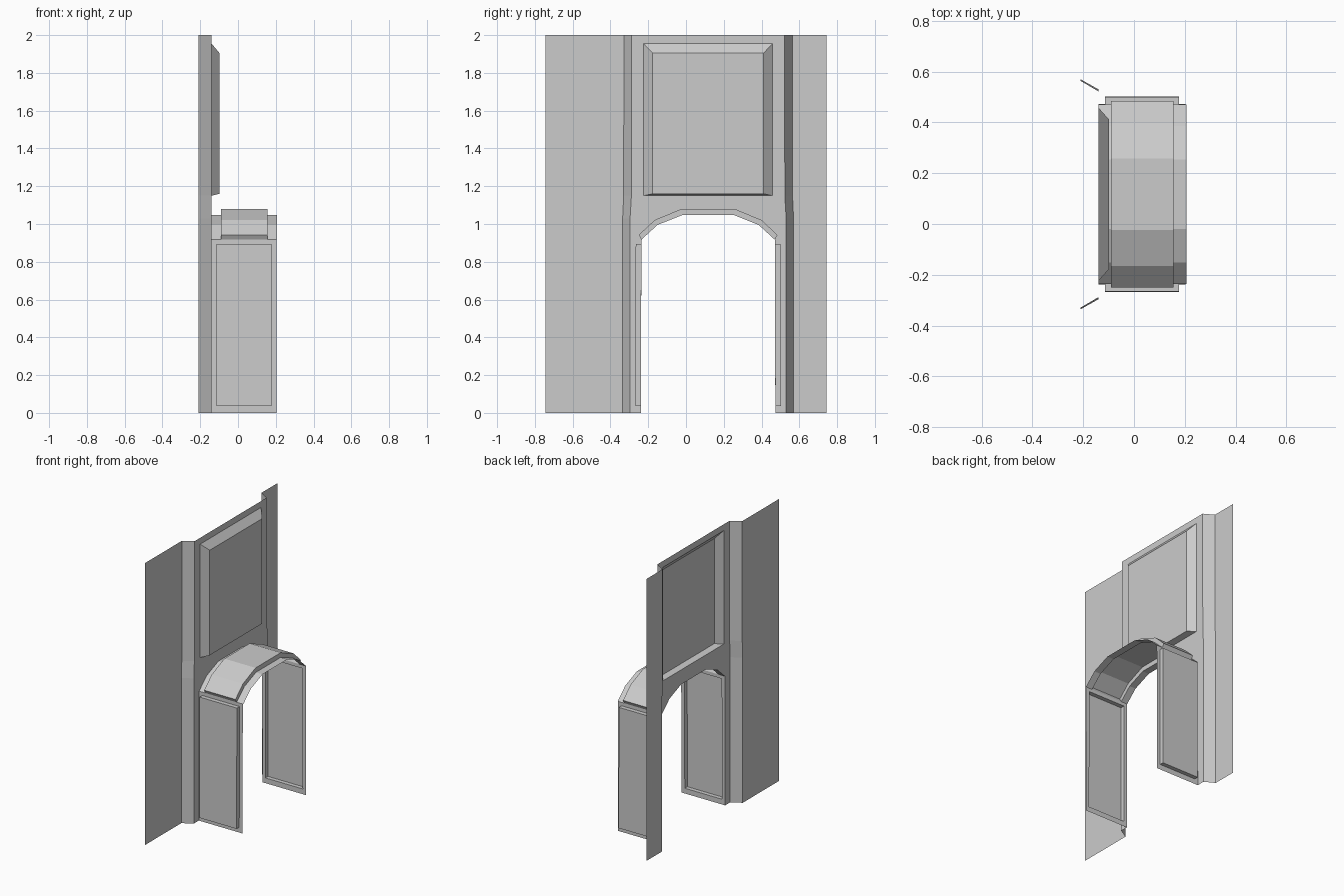
import bpy, bmesh

if "Cube" in bpy.data.objects:
    bpy.data.objects.remove(bpy.data.objects["Cube"])

CY = 0.117                          # y of the doorway's mirror plane
WX, BX, PX = -0.14, -0.21, -0.098   # door wall, side wall, raised panel planes


def make(name, faces, mirrored=True):
    """Build an object from faces; mirrored parts are modelled as the +y half."""
    bm = bmesh.new()
    for f in faces:
        bm.faces.new([bm.verts.new(v) for v in f])
    bmesh.ops.remove_doubles(bm, verts=bm.verts, dist=0.0005)
    me = bpy.data.meshes.new(name)
    bm.to_mesh(me)
    bm.free()
    ob = bpy.data.objects.new(name, me)
    bpy.context.collection.objects.link(ob)
    if mirrored:
        ob.location.y = CY
        mod = ob.modifiers.new("Mirror", 'MIRROR')
        mod.use_axis = (False, True, False)


def at(x, pts):
    return [(x, h, z) for h, z in pts]


def bridge(a, b, closed=False):
    """Quads between two matching rows of points."""
    n = len(a)
    return [[a[i], a[(i + 1) % n], b[(i + 1) % n], b[i]] for i in range(n if closed else n - 1)]


# doorway opening profile (half), from the jamb top to the crown
arch = [(0.353, 0.917), (0.268, 0.995), (0.137, 1.047), (0, 1.047)]
arch_out = [(0.367, 0.942), (0.283, 1.021), (0.141, 1.08), (0, 1.08)]

# door wall around the opening and the panel
make("door_wall", [
    at(WX, [(0.356, 0), (0.413, 0), (0.413, 1.03), (0.406, 1.15), (0.341, 1.15),
            (0, 1.15)] + arch[::-1]),
    at(WX, [(0.341, 1.15), (0.406, 1.15), (0.405, 2), (0.341, 1.955)]),
    at(WX, [(0, 1.955), (0.341, 1.955), (0.405, 2), (0, 2)]),
])

# raised panel with bevelled border
outer = at(WX, [(0, 1.15), (0.341, 1.15), (0.341, 1.955), (0, 1.955)])
inner = at(PX, [(0, 1.16), (0.294, 1.16), (0.294, 1.905), (0, 1.905)])
make("upper_panel", [inner] + bridge(outer, inner))

# slanted strips stepping back to the side walls
levels = [(0.413, 0.4525, 0), (0.413, 0.4525, 1.03), (0.406, 0.447, 1.15), (0.405, 0.446, 2)]
near = [(WX, a, z) for a, _, z in levels]
far = [(BX, b, z) for _, b, z in levels]
make("slanted_strip", bridge(far, near))

# side walls
for name, s in (("side_wall_left", -1), ("side_wall_right", 1)):
    face = [(BX, s * 0.743, 0), (BX, s * 0.743, 2)]
    face += [(BX, CY + s * h, z) for _, h, z in reversed(levels)]
    make(name, [face if s > 0 else face[::-1]], False)

# door jambs: rim, recess walls and recess floor
def rect(x0, x1, z0, z1, h0, h1):
    return [(x1, h0, z0), (x0, h0, z0), (x0, h1, z1), (x1, h1, z1)][::-1]


rim = rect(WX, 0.203, 0, 0.917, 0.356, 0.353)
lip = rect(-0.115, 0.177, 0.037, 0.893, 0.356, 0.353)
floor = rect(-0.115, 0.177, 0.037, 0.893, 0.385, 0.383)
make("door_jamb", [f[::-1] for f in bridge(rim, lip, True) + bridge(lip, floor, True) + [floor]])

# arch with a recessed middle channel, closed at its lower end
rows = [[(x, *pt) for x, pt in ((WX, p), (-0.09, p), (-0.09, q),
                                (0.155, q), (0.155, p), (0.207, p))]
        for p, q in zip(arch, arch_out)]
faces = [f for a, b in zip(rows, rows[1:]) for f in bridge(a, b)]
r = rows[0]
make("door_arch", faces + [[r[1], r[4], r[3], r[2]]])
